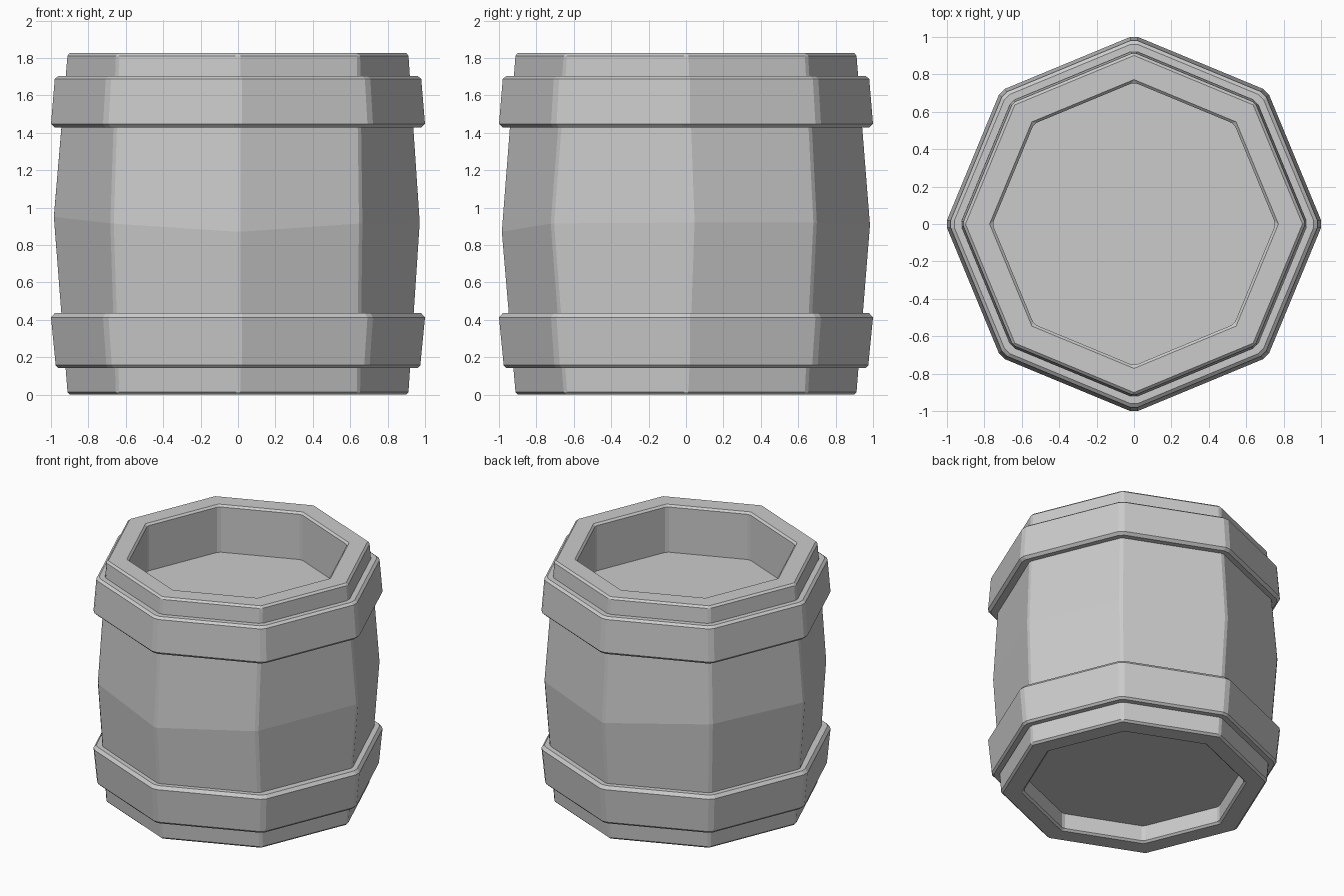
import bpy
import bmesh
from math import sin, cos, radians
from mathutils import Vector

if "Cube" in bpy.data.objects:
    bpy.data.objects.remove(bpy.data.objects["Cube"])

SIDES = 8
STEP = 360 / SIDES

# Slightly uneven corners of the bulge line, counter-clockwise from +x
BULGE = [Vector(p) for p in (
    (0.977, 0.033, 0.92), (0.699, 0.694, 0.92), (0, 0.989, 0.905),
    (-0.699, 0.699, 0.97), (-0.99, 0, 0.95), (-0.677, -0.709, 0.915),
    (0, -0.99, 0.87), (0.66, -0.718, 0.915))]


def polar(r, deg, z):
    return Vector((r * cos(radians(deg)), r * sin(radians(deg)), z))


def finish(name, bm, bevel=0.0):
    bmesh.ops.recalc_face_normals(bm, faces=bm.faces[:])
    mesh = bpy.data.meshes.new(name)
    bm.to_mesh(mesh)
    bm.free()
    ob = bpy.data.objects.new(name, mesh)
    bpy.context.collection.objects.link(ob)
    if bevel:
        mod = ob.modifiers.new("Bevel", 'BEVEL')
        mod.width = bevel
        mod.segments = 1
        mod.limit_method = 'ANGLE'
        mod.angle_limit = radians(30)
    return ob


# Closed ring of faces swept through a list of cross-sections
def sweep(bm, sections):
    rings = [[bm.verts.new(p) for p in s] for s in sections]
    for a, b in zip(rings, rings[1:] + rings[:1]):
        for i in range(len(a)):
            j = (i + 1) % len(a)
            bm.faces.new((a[i], a[j], b[j], b[i]))


# Octagonal wall of bulging staves with chamfered seams and rims
bm = bmesh.new()
sections = []
for k, bulge in enumerate(BULGE):
    a = k * STEP
    sections.append([polar(0.757, a, 0), polar(0.916, a, 0), bulge,
                     polar(0.916, a, 1.825), polar(0.757, a, 1.825)])
sweep(bm, sections)
finish("staves", bm, 0.014)


# Octagonal hoop with chamfered edges and narrow flats at its corners
def hoop(name, profile):
    bm = bmesh.new()
    sweep(bm, [[polar(r, k * STEP + d, z) for r, z in profile]
               for k in range(SIDES) for d in (-1.2, 1.2)])
    return finish(name, bm)


hoop("lower_hoop", [(0.92, 0.142), (0.96, 0.142), (0.975, 0.157),
                    (1.0, 0.412), (0.98, 0.435), (0.92, 0.435)])
hoop("upper_hoop", [(0.92, 1.703), (0.96, 1.703), (0.98, 1.688),
                    (1.0, 1.447), (0.98, 1.428), (0.92, 1.428)])

# Recessed lid and bottom panels
for name, z in (("bottom_panel", 0.13), ("lid", 1.47)):
    bm = bmesh.new()
    bm.faces.new([bm.verts.new(polar(0.757, k * STEP, z)) for k in range(SIDES)])
    finish(name, bm)
